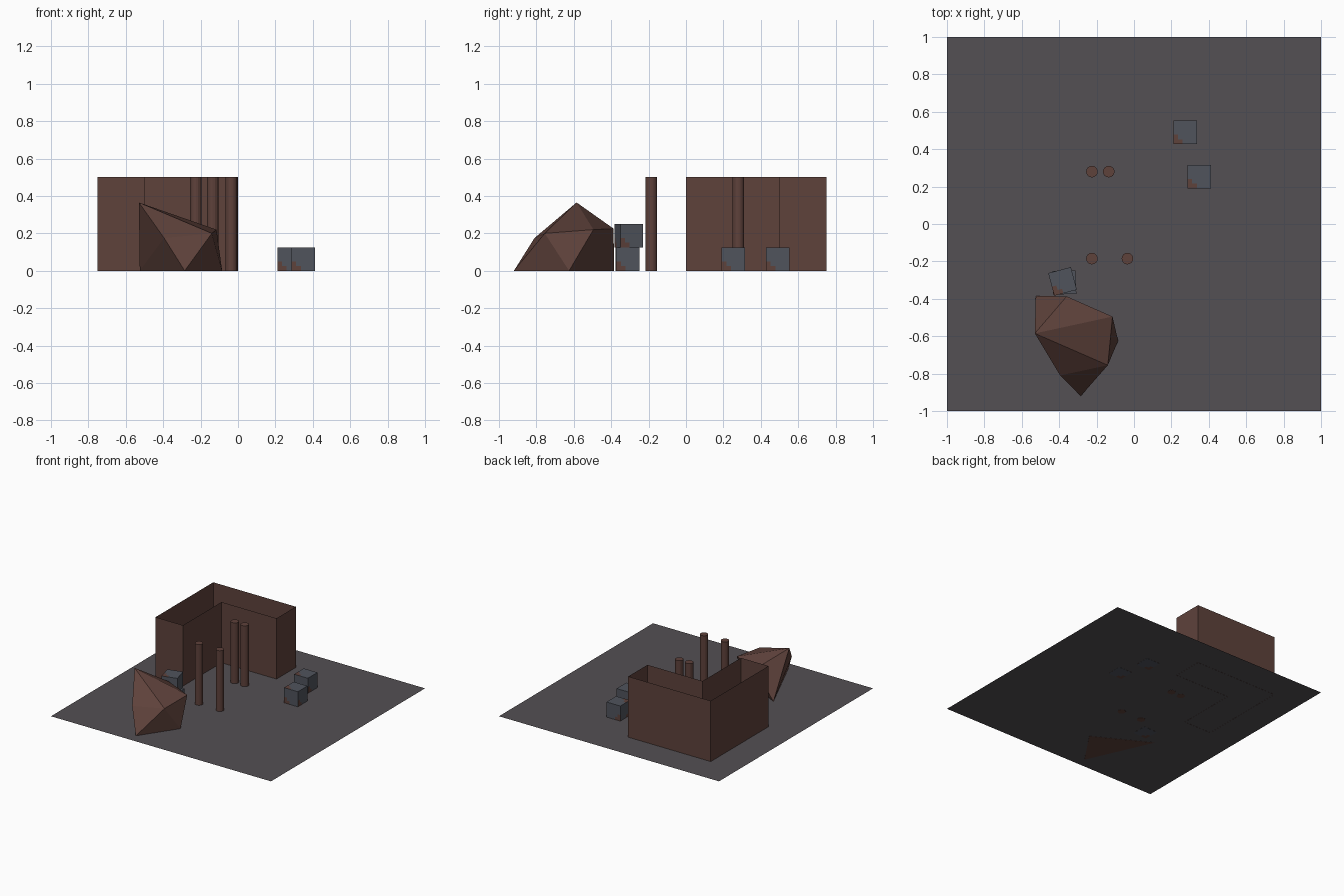
import bpy, bmesh, math
from mathutils import Matrix

if "Cube" in bpy.data.objects:
    bpy.data.objects.remove(bpy.data.objects["Cube"])


def mat(name, rgb):
    m = bpy.data.materials.new(name)
    m.diffuse_color = (*rgb, 1)
    m.use_nodes = True
    m.node_tree.nodes["Principled BSDF"].inputs["Base Color"].default_value = m.diffuse_color
    return m


GREY = mat("ground_grey", (0.088, 0.079, 0.087))
BROWN = mat("rust_brown", (0.113, 0.054, 0.044))
BLUE = mat("slate_blue", (0.080, 0.088, 0.108))


def finish(name, bm, *mats, matrix=None):
    bm.normal_update()
    mesh = bpy.data.meshes.new(name)
    bm.to_mesh(mesh)
    bm.free()
    for m in mats:
        mesh.materials.append(m)
    ob = bpy.data.objects.new(name, mesh)
    bpy.context.collection.objects.link(ob)
    if matrix:
        ob.matrix_world = matrix
    return ob


# ground sheet, a hair above the bases so they show from below
bm = bmesh.new()
bmesh.ops.create_grid(bm, x_segments=1, y_segments=1, size=1)
finish("ground_plate", bm, GREY, matrix=Matrix.Translation((0, 0, 0.001)))

# L-shaped building: open-topped thin walls around an outline
outline = [(-0.75, 0), (-0.5, 0), (-0.5, 0.5), (0, 0.5), (0, 0.75), (-0.75, 0.75)]
bm = bmesh.new()
low = [bm.verts.new((x, y, 0)) for x, y in outline]
high = [bm.verts.new((x, y, 0.5)) for x, y in outline]
for i in range(len(outline)):
    j = (i + 1) % len(outline)
    bm.faces.new((low[i], low[j], high[j], high[i]))
finish("corner_walls", bm, BROWN)

# four round pillars
for i, (x, y) in enumerate([(-0.225, 0.28), (-0.135, 0.28), (-0.225, -0.185), (-0.035, -0.185)]):
    bm = bmesh.new()
    bmesh.ops.create_cone(bm, cap_ends=True, segments=16, radius1=0.031, radius2=0.031, depth=0.5)
    finish(f"pillar_{i + 1}", bm, BROWN, matrix=Matrix.Translation((x, y, 0.25)))

# faceted boulder: convex hull of its corners
corners = [(-0.525, -0.385, 0), (-0.085, -0.625, 0), (-0.285, -0.92, 0),
           (-0.36, -0.387, 0.225), (-0.115, -0.495, 0.22), (-0.14, -0.755, 0.2),
           (-0.395, -0.81, 0.175), (-0.53, -0.585, 0.365)]
bm = bmesh.new()
for c in corners:
    bm.verts.new(c)
bmesh.ops.convex_hull(bm, input=bm.verts)
bmesh.ops.recalc_face_normals(bm, faces=bm.faces)
finish("boulder", bm, BROWN)


# crates with a rusty corner on each face
def crate(name, x, y, z, turn=0):
    bm = bmesh.new()
    bmesh.ops.create_cube(bm, size=0.125)
    bmesh.ops.subdivide_edges(bm, edges=bm.edges, cuts=4, use_grid_fill=True)
    bm.normal_update()
    for f in bm.faces:
        c = f.calc_center_median()
        in_plane = c - f.normal * c.dot(f.normal)
        f.material_index = 1 if sum(in_plane) < -0.06 else 0
    finish(name, bm, BLUE, BROWN,
           matrix=Matrix.Translation((x, y, z + 0.0625)) @ Matrix.Rotation(math.radians(turn), 4, 'Z'))


crate("crate_back", 0.273, 0.49, 0)
crate("crate_middle", 0.348, 0.253, 0)
crate("crate_stack_lower", -0.373, -0.313, 0, 2)
crate("crate_stack_upper", -0.382, -0.307, 0.125, 15)
